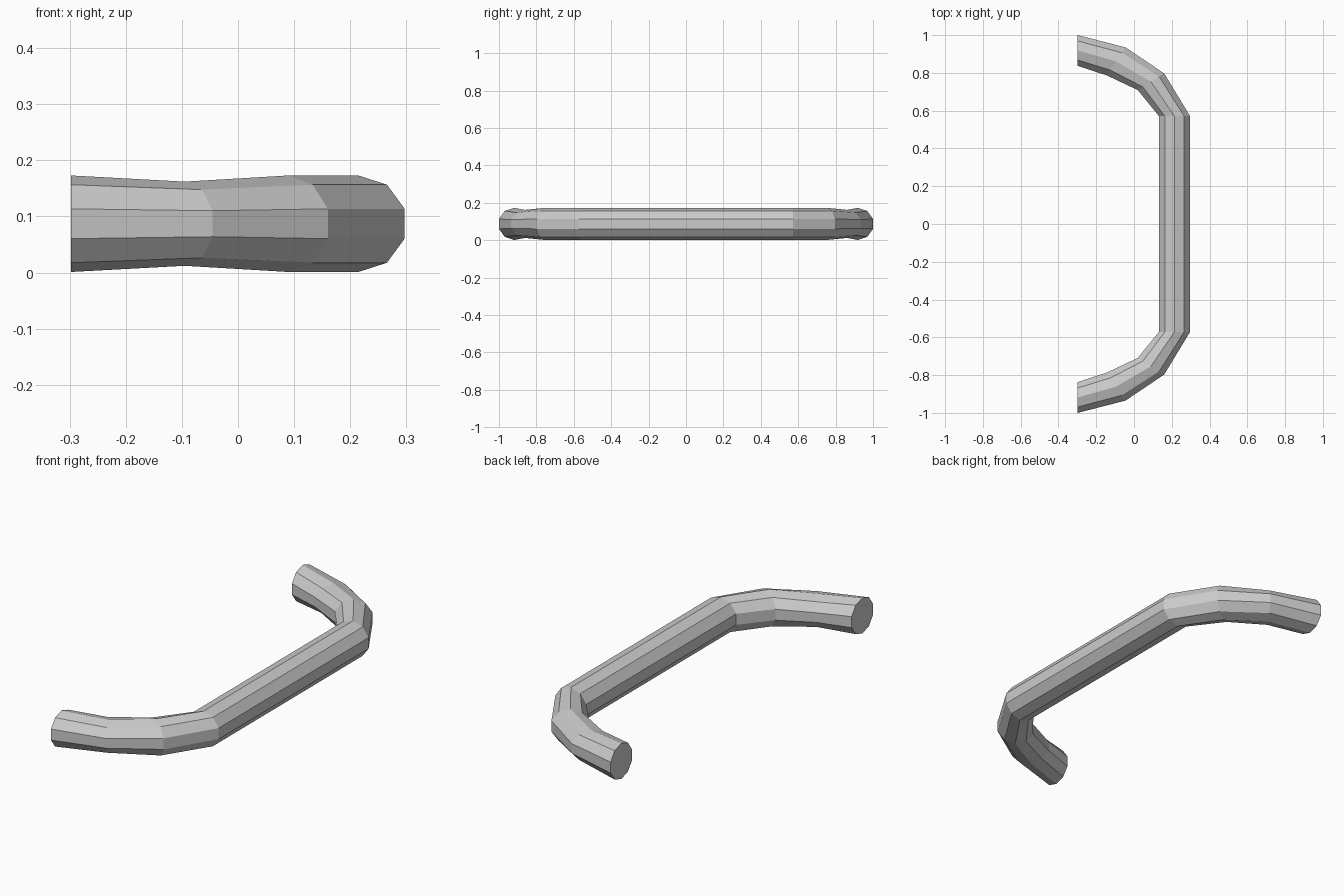
import bpy, bmesh
from math import sin, cos, pi

if "Cube" in bpy.data.objects:
    bpy.data.objects.remove(bpy.data.objects["Cube"])

SIDES, MID_Z = 10, 0.087
WIDEST = sin(2 * pi / 5)  # widest vertex of a decagon standing on a corner

# Rings of one bent end: outer (x, y), inner (x, y), vertical radius
half = [
    ((-0.298, 1.000), (-0.298, 0.837), 0.086),
    ((-0.045, 0.935), (-0.145, 0.787), 0.075),
    ((0.160, 0.797), (0.020, 0.709), 0.086),
    ((0.297, 0.571), (0.132, 0.571), 0.086),
]
# The other end is the same, mirrored across y
rings = half + [((o[0], -o[1]), (i[0], -i[1]), r) for o, i, r in reversed(half)]


def add_ring(bm, outer, inner, radius):
    cx, cy = (outer[0] + inner[0]) / 2, (outer[1] + inner[1]) / 2
    dx, dy = (outer[0] - cx) / WIDEST, (outer[1] - cy) / WIDEST
    verts = []
    for k in range(SIDES):
        a = 2 * pi * k / SIDES
        verts.append(bm.verts.new((cx + dx * sin(a), cy + dy * sin(a),
                                   MID_Z + radius * cos(a))))
    return verts


# Handle tube: skin neighbouring rings, then cap both flat ends
bm = bmesh.new()
loops = [add_ring(bm, *ring) for ring in rings]
for a, b in zip(loops, loops[1:]):
    for k in range(SIDES):
        n = (k + 1) % SIDES
        bm.faces.new((a[k], a[n], b[n], b[k]))
bm.faces.new(loops[0])
bm.faces.new(loops[-1])
bmesh.ops.recalc_face_normals(bm, faces=bm.faces)

mesh = bpy.data.meshes.new("pull_handle")
bm.to_mesh(mesh)
bm.free()
bpy.context.collection.objects.link(bpy.data.objects.new("pull_handle", mesh))
